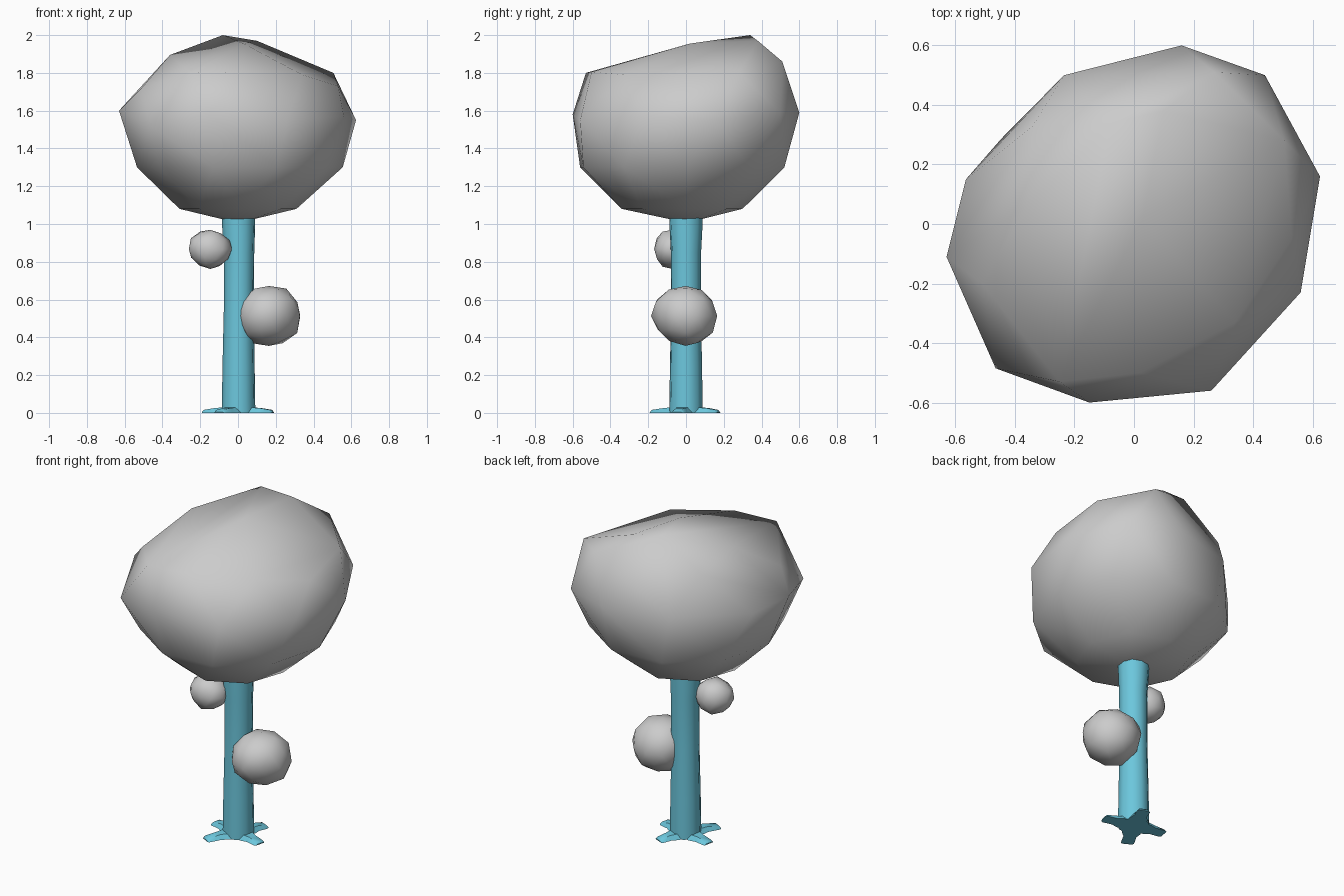
import bpy, bmesh, math, random
from mathutils import Vector

if "Cube" in bpy.data.objects:
    bpy.data.objects.remove(bpy.data.objects["Cube"])

random.seed(4)
bark = bpy.data.materials.new("bark")
bark.diffuse_color = (0.15, 0.57, 0.72, 1)
bark.use_nodes = True
bark.node_tree.nodes["Principled BSDF"].inputs["Base Color"].default_value = bark.diffuse_color


def finish(bm, name, mat=None, angle=None):
    bmesh.ops.recalc_face_normals(bm, faces=bm.faces)
    for f in bm.faces:
        f.smooth = True
    mesh = bpy.data.meshes.new(name)
    bm.to_mesh(mesh)
    bm.free()
    ob = bpy.data.objects.new(name, mesh)
    bpy.context.collection.objects.link(ob)
    if mat:
        mesh.materials.append(mat)
    if angle:
        bpy.context.view_layer.objects.active = ob
        ob.select_set(True)
        bpy.ops.object.shade_smooth_by_angle(angle=math.radians(angle))
        ob.select_set(False)
    return ob


def ring(n, rx, ry, z, cx=0, cy=0, turn=0):
    return [Vector((cx + rx * math.cos(turn + i * math.tau / n),
                    cy + ry * math.sin(turn + i * math.tau / n), z)) for i in range(n)]


def tube(bm, rows):
    # skin a stack of equal point rows and cap both ends
    rows = [[bm.verts.new(p) for p in row] for row in rows]
    n = len(rows[0])
    for a, b in zip(rows, rows[1:]):
        for i in range(n):
            j = (i + 1) % n
            bm.faces.new((a[i], a[j], b[j], b[i]))
    bm.faces.new(rows[0])
    bm.faces.new(rows[-1])


# crown: faceted lump wrapped around its widest outline, top corners and lower rings
outline = [(0.16, 0.60, 1.59), (0.44, 0.50, 1.59), (0.625, 0.16, 1.55), (0.56, -0.23, 1.57),
           (0.26, -0.56, 1.55), (-0.15, -0.60, 1.58), (-0.465, -0.485, 1.52), (-0.63, -0.11, 1.60),
           (-0.565, 0.15, 1.57), (-0.235, 0.50, 1.59)]
top = [(-0.08, 0.34, 2.0), (0.10, 0.38, 1.97), (0.03, 0.02, 1.955), (-0.36, 0.06, 1.895),
       (0.27, 0.51, 1.86), (0.505, 0.28, 1.80), (0.53, -0.05, 1.73), (0.34, -0.33, 1.79),
       (0.02, -0.50, 1.805), (-0.25, -0.53, 1.80), (-0.34, 0.33, 1.82), (-0.51, -0.20, 1.72)]
bm = bmesh.new()
points = outline + top + ring(10, 0.545, 0.56, 1.30, 0.01, -0.02, 0.05) \
    + ring(8, 0.31, 0.32, 1.08, 0.0, -0.02, 0.05) + ring(4, 0.06, 0.06, 1.02)
for p in points:
    bm.verts.new(p)
bmesh.ops.convex_hull(bm, input=bm.verts)
bmesh.ops.delete(bm, geom=[v for v in bm.verts if not v.link_faces], context='VERTS')
finish(bm, "crown", angle=75)

# trunk: slightly waisted column
bm = bmesh.new()
tube(bm, [ring(10, r, r, z, cx, 0, 0.15) for z, r, cx in
          [(0, 0.090, 0.003), (0.25, 0.086, 0.003), (0.55, 0.080, 0.004),
           (0.85, 0.081, 0.006), (1.0, 0.089, 0.003), (1.06, 0.089, 0.003)]])
finish(bm, "trunk", bark, 40)

# roots: four flat toes spreading on the ground
for k, (deg, length) in enumerate([(68, 0.185), (168, 0.19), (241, 0.205), (346, 0.19)]):
    bm = bmesh.new()
    d = Vector((math.cos(math.radians(deg)), math.sin(math.radians(deg)), 0))
    s = Vector((-d.y, d.x, 0))
    tube(bm, [[d * t + s * (w * q) + Vector((0, 0, h * up))
               for q, up in [(-1, 0), (-0.6, 1), (0.6, 1), (1, 0)]]
              for t, w, h in [(0.03, 0.06, 0.035), (0.085, 0.052, 0.028), (0.12, 0.037, 0.026),
                              (length - 0.01, 0.038, 0.016), (length, 0.03, 0.006)]])
    finish(bm, f"root_{k + 1}", bark, 40)


# side tufts: small uneven lumps on the trunk
def tuft(name, centre, size):
    bm = bmesh.new()
    bmesh.ops.create_icosphere(bm, subdivisions=2, radius=1)
    for v in bm.verts:
        k = random.uniform(0.96, 1.08)
        v.co = Vector(c + s * k * p for c, s, p in zip(centre, size, v.co))
    finish(bm, name, angle=75)


tuft("large_tuft", (0.163, -0.002, 0.513), (0.165, 0.172, 0.160))
tuft("small_tuft", (-0.147, -0.067, 0.867), (0.113, 0.105, 0.102))
